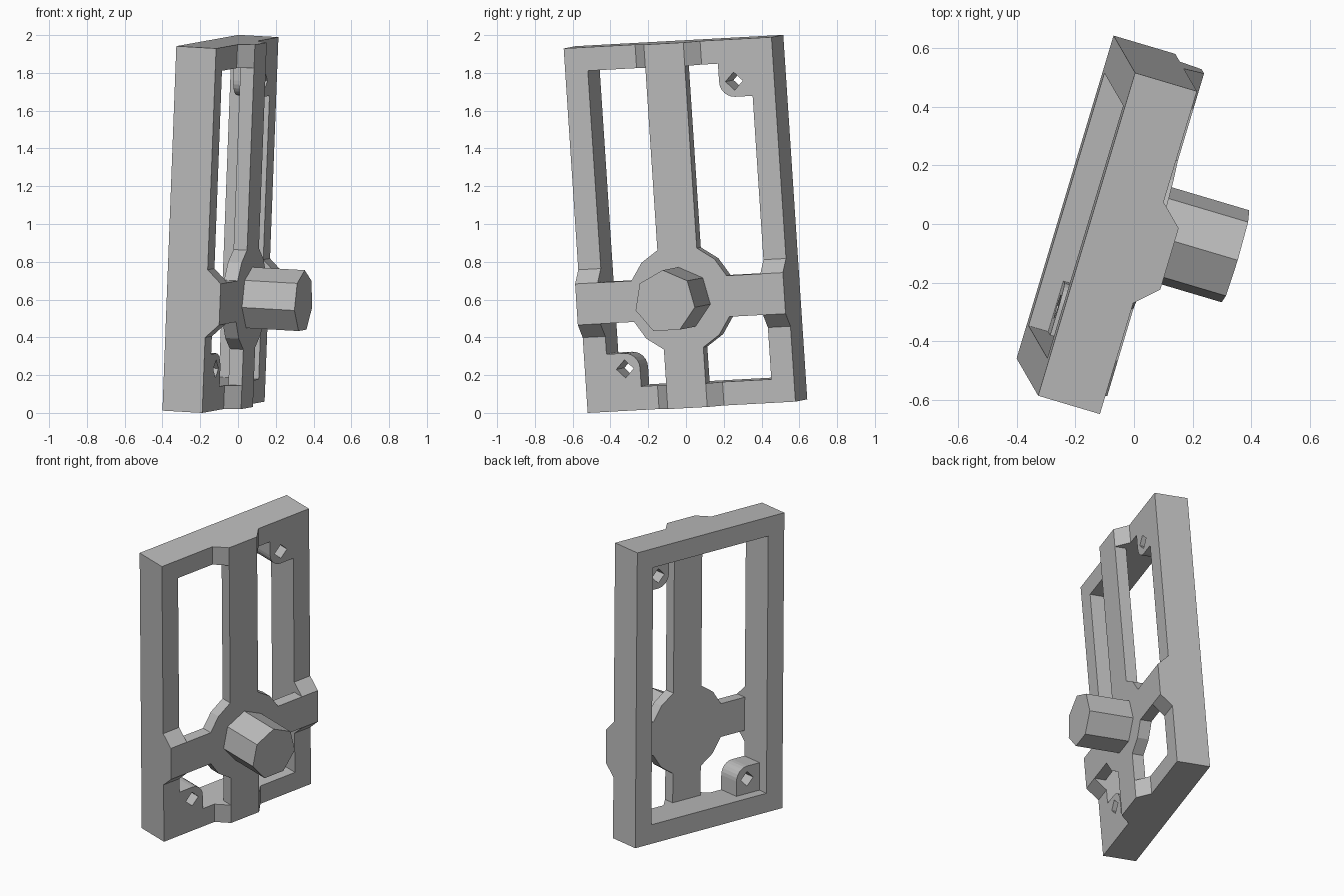
import bpy, bmesh, math
from mathutils import Matrix, Vector

cube = bpy.data.objects.get("Cube")
if cube:
    bpy.data.objects.remove(cube, do_unlink=True)

# Single grey finish
grey = bpy.data.materials.new("plain grey")
grey.use_nodes = True
color = (0.5, 0.5, 0.5, 1)
grey.diffuse_color = color
grey.node_tree.nodes["Principled BSDF"].inputs["Base Color"].default_value = color

# Sizes in the bracket's own axes: width, height, depth
W, H, D = 1.15, 1.935, 0.22
RAIL = 0.125
FACE = 0.295           # outer level of the raised cross
CU, CV = W / 2, 0.58   # hub centre
R = 0.285              # hub radius
BAR = R * math.sin(math.pi / 8)

# Tilted pose of the whole bracket
u = Vector((0.287, 0.956, 0.052)).normalized()
v = Vector((0.039, -0.062, 0.997))
v = (v - u * v.dot(u)).normalized()
n = u.cross(v)
pose = Matrix.Translation((-0.40, -0.458, 0.012)) @ Matrix((u, v, n)).transposed().to_4x4()


def ring(cx, cy, r, count, start=0.0):
    step = 2 * math.pi / count
    return [(cx + r * math.cos(start + i * step), cy + r * math.sin(start + i * step))
            for i in range(count)]


def rect(x0, y0, x1, y1):
    return [(x0, y0), (x1, y0), (x1, y1), (x0, y1)]


def prism(name, loops, low, high, local=Matrix.Identity(4)):
    """Extrude an outline (with optional holes) between two levels."""
    bm = bmesh.new()
    for loop in loops:
        vs = [bm.verts.new((x, y, low)) for x, y in loop]
        for a, b in zip(vs, vs[1:] + vs[:1]):
            bm.edges.new((a, b))
    if len(loops) == 1:
        bm.faces.new(bm.verts[:])
    else:
        bmesh.ops.triangle_fill(bm, edges=bm.edges[:], use_beauty=True, normal=(0, 0, 1))
    top = bmesh.ops.extrude_face_region(bm, geom=bm.faces[:])["geom"]
    bmesh.ops.translate(bm, vec=(0, 0, high - low),
                        verts=[g for g in top if isinstance(g, bmesh.types.BMVert)])
    bmesh.ops.recalc_face_normals(bm, faces=bm.faces[:])
    mesh = bpy.data.meshes.new(name)
    bm.to_mesh(mesh)
    bm.free()
    mesh.materials.append(grey)
    obj = bpy.data.objects.new(name, mesh)
    bpy.context.collection.objects.link(obj)
    obj.matrix_world = pose @ local
    return obj


# Rectangular frame
prism("frame", [rect(0, 0, W, H), rect(RAIL, RAIL, W - RAIL, H - RAIL)], 0, D)

# Raised cross with round hub, one outline
reach = [W - CU, H - CV, CU, CV]
outline = []
for k, length in enumerate(reach):
    turn = Matrix.Rotation(k * math.pi / 2, 2)
    arm = length - RAIL
    points = [(arm, -BAR), (arm, BAR)]
    points += [(R * math.cos(i * math.pi / 8), R * math.sin(i * math.pi / 8)) for i in (1, 2, 3)]
    for p in points:
        q = turn @ Vector(p)
        outline.append((CU + q.x, CV + q.y))
prism("cross_and_hub", [outline], D, FACE)

# Chamfered feet where the cross meets the rails
section = [(-0.18, D), (0.18, D), (BAR, FACE), (-BAR, FACE)]
outward = Matrix(((0, 0, 1, 0), (1, 0, 0, 0), (0, 1, 0, 0), (0, 0, 0, 1)))
for k, (side, length) in enumerate(zip(("right", "top", "left", "bottom"), reach)):
    local = Matrix.Translation((CU, CV, 0)) @ Matrix.Rotation(k * math.pi / 2, 4, "Z") @ outward
    prism("cross_foot_" + side, [section], length - RAIL, length, local)

# Seven-sided knob
prism("knob", [ring(CU, CV, 0.168, 7, math.pi / 2)], FACE, 0.585)

# Two corner lugs with square holes, opposite each other
mid, edge = 0.222, 0.083
arc = [(mid + edge * math.cos(i * math.pi / 12), mid + edge * math.sin(i * math.pi / 12))
       for i in range(7)]
lug = [(RAIL, RAIL), (mid + edge, RAIL)] + arc + [(RAIL, mid + edge)]
half_turn = Matrix.Translation((W, H, 0)) @ Matrix.Rotation(math.pi, 4, "Z")
for name, local in (("lower_lug", Matrix.Identity(4)), ("upper_lug", half_turn)):
    prism(name, [lug, ring(mid, mid, 0.048, 4)], 0.07, D, local)
